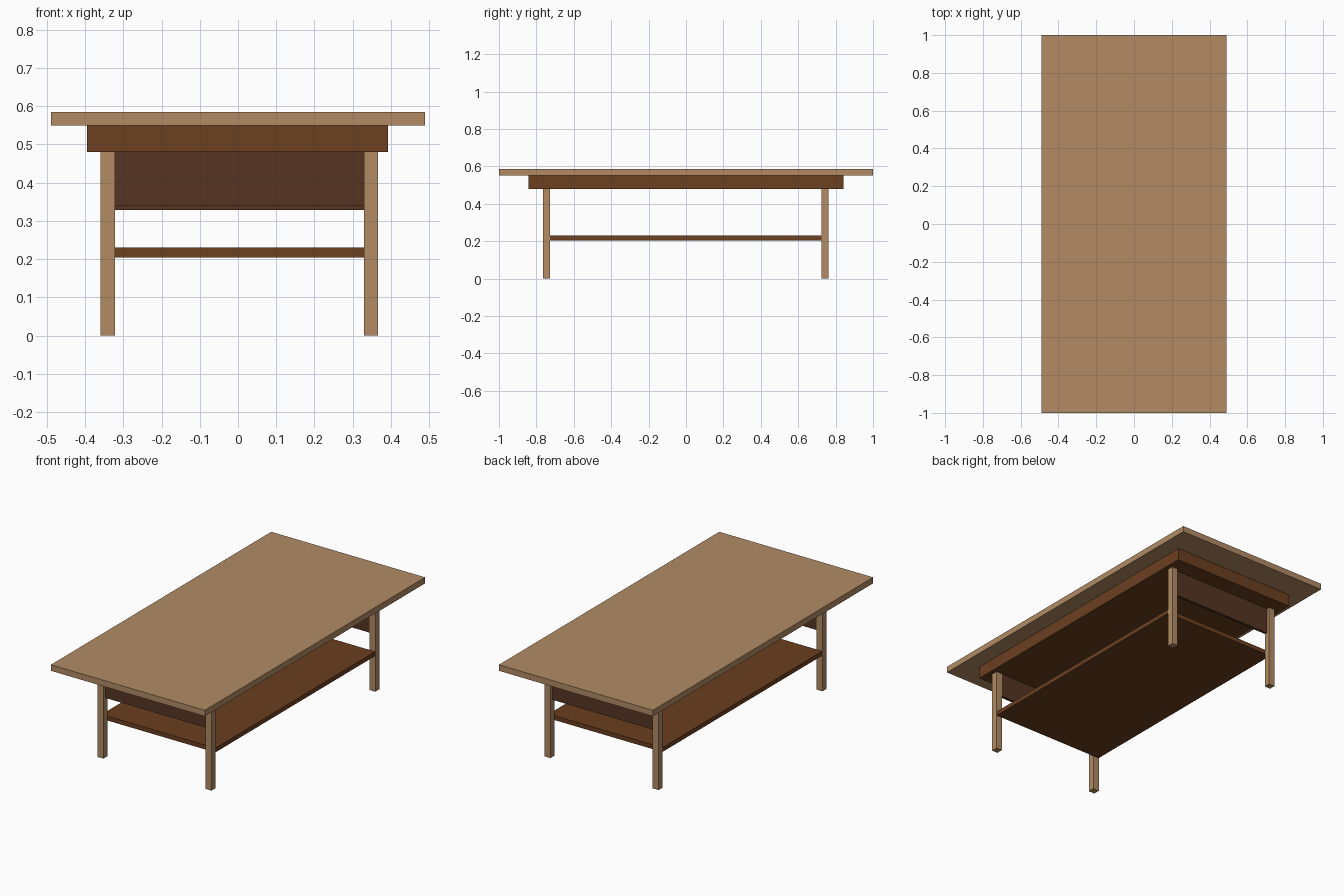
import bpy

if "Cube" in bpy.data.objects:
    bpy.data.objects.remove(bpy.data.objects["Cube"])


def material(name, rgb):
    m = bpy.data.materials.new(name)
    m.diffuse_color = (*rgb, 1.0)
    m.use_nodes = True
    m.node_tree.nodes["Principled BSDF"].inputs["Base Color"].default_value = m.diffuse_color
    return m


light_wood = material("light wood", (0.445, 0.258, 0.130))
brown_wood = material("brown wood", (0.147, 0.050, 0.0145))
dark_wood = material("dark wood", (0.093, 0.035, 0.017))


def box(name, x, y, z, mat):
    """Box spanning the given (min, max) ranges."""
    bpy.ops.mesh.primitive_cube_add(size=1)
    ob = bpy.context.object
    ob.name = name
    ob.location = [(a + b) / 2 for a, b in (x, y, z)]
    ob.scale = [b - a for a, b in (x, y, z)]
    bpy.ops.object.transform_apply(location=True, rotation=False, scale=True)
    ob.data.materials.append(mat)
    return ob


# Table top and the apron slab below it
box("table_top", (-0.489, 0.489), (-1, 1), (0.55, 0.585), light_wood)
box("apron", (-0.395, 0.392), (-0.842, 0.842), (0.48, 0.55), brown_wood)

# Four square legs
for side, x in (("left", (-0.359, -0.321)), ("right", (0.329, 0.366))):
    for end, y in (("front", (-0.764, -0.726)), ("back", (0.724, 0.761))):
        box(f"{end}_{side}_leg", x, y, (0, 0.48), light_wood)

# Lower shelf, flush with the outer sides of the legs
box("lower_shelf", (-0.358, 0.365), (-0.727, 0.725), (0.205, 0.23), brown_wood)

# End panels between the legs
box("front_panel", (-0.322, 0.33), (-0.744, -0.728), (0.341, 0.48), dark_wood)
box("back_panel", (-0.322, 0.33), (0.727, 0.743), (0.328, 0.48), dark_wood)
